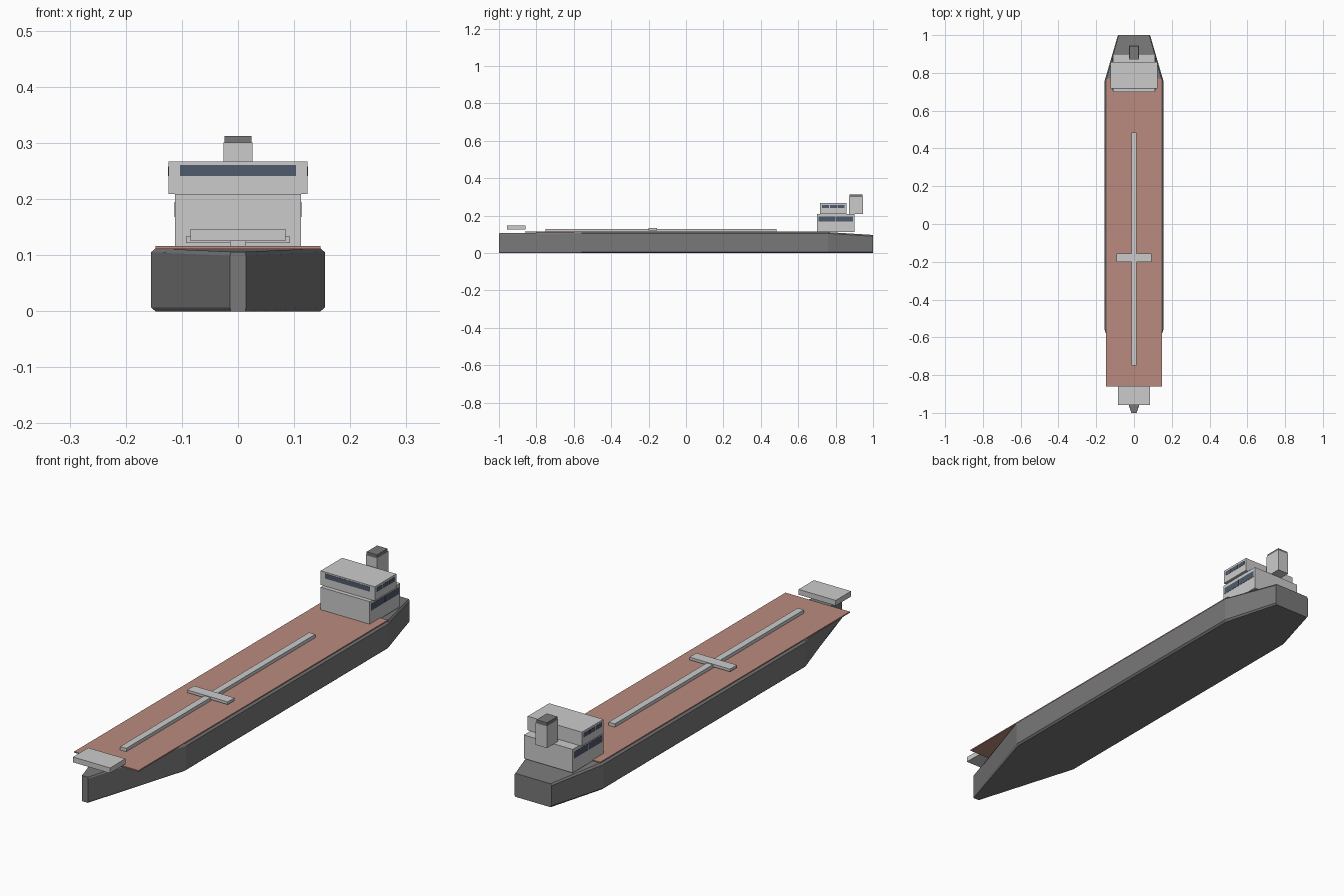
import bpy, bmesh

if "Cube" in bpy.data.objects:
    bpy.data.objects.remove(bpy.data.objects["Cube"])


def material(name, rgb):
    m = bpy.data.materials.new(name)
    m.diffuse_color = (*rgb, 1)
    m.use_nodes = True
    m.node_tree.nodes["Principled BSDF"].inputs["Base Color"].default_value = m.diffuse_color
    return m


DARK = material("dark_grey", (0.19, 0.19, 0.195))
DECK = material("deck_red", (0.49, 0.26, 0.21))
GLASS = material("window_glass", (0.08, 0.105, 0.15))


def finish(name, bm, mat):
    bmesh.ops.recalc_face_normals(bm, faces=bm.faces)
    me = bpy.data.meshes.new(name)
    bm.to_mesh(me)
    bm.free()
    ob = bpy.data.objects.new(name, me)
    if mat:
        me.materials.append(mat)
    bpy.context.collection.objects.link(ob)
    return ob


def box(name, x, y, z, mat=None):
    """Box from (min, max) ranges along each axis."""
    bm = bmesh.new()
    bmesh.ops.create_cube(bm, size=1)
    for v in bm.verts:
        v.co = [r[0] if c < 0 else r[1] for c, r in zip(v.co, (x, y, z))]
    return finish(name, bm, mat)


# Hull: chamfered sections lofted from bow to stern (y, half width, height)
bm = bmesh.new()
rings = []
for y, w, h in [(-1, 0.014, 0.106), (-0.56, 0.155, 0.112),
                (0.76, 0.155, 0.112), (1, 0.085, 0.097)]:
    c, e = w * 0.05, 0.007
    half = [(w - c, 0), (w, e), (w, h - e), (w - c, h)]
    pts = half + [(-x, z) for x, z in reversed(half)]
    rings.append([bm.verts.new((x, y, z)) for x, z in pts])
for a, b in zip(rings, rings[1:]):
    for i in range(8):
        j = (i + 1) % 8
        bm.faces.new((a[i], a[j], b[j], b[i]))
bm.faces.new(rings[0])
bm.faces.new(rings[-1])
finish("hull", bm, DARK)

# Deck and its fittings
box("deck", (-0.147, 0.147), (-0.86, 0.77), (0.111, 0.116), DECK)
box("deck_pipe", (-0.014, 0.014), (-0.75, 0.485), (0.115, 0.13))
box("cross_manifold", (-0.093, 0.093), (-0.20, -0.155), (0.122, 0.133))
box("bow_platform", (-0.085, 0.085), (-0.957, -0.857), (0.125, 0.147))

# Deckhouse, bridge and funnel
box("deckhouse", (-0.112, 0.112), (0.70, 0.90), (0.112, 0.209))
box("bridge", (-0.124, 0.124), (0.717, 0.857), (0.209, 0.267))
box("funnel", (-0.026, 0.026), (0.872, 0.946), (0.209, 0.301))
box("funnel_cap", (-0.024, 0.024), (0.875, 0.943), (0.301, 0.312), DARK)

# Windows
T = 0.001
box("bridge_front_window", (-0.103, 0.103), (0.717 - T, 0.72), (0.241, 0.261), GLASS)


def side_windows(name, x, y0, y1, z, count, gap=0.004):
    step = (y1 - y0 + gap) / count
    for side, s in (("right", 1), ("left", -1)):
        xs = sorted((s * (x - 0.003), s * (x + T)))
        for i in range(count):
            a = y0 + i * step
            box(f"{name}_{side}_{i + 1}", xs, (a, a + step - gap), z, GLASS)


side_windows("bridge_window", 0.124, 0.728, 0.847, (0.241, 0.258), 3)
side_windows("deckhouse_window", 0.112, 0.708, 0.892, (0.168, 0.195), 2)
